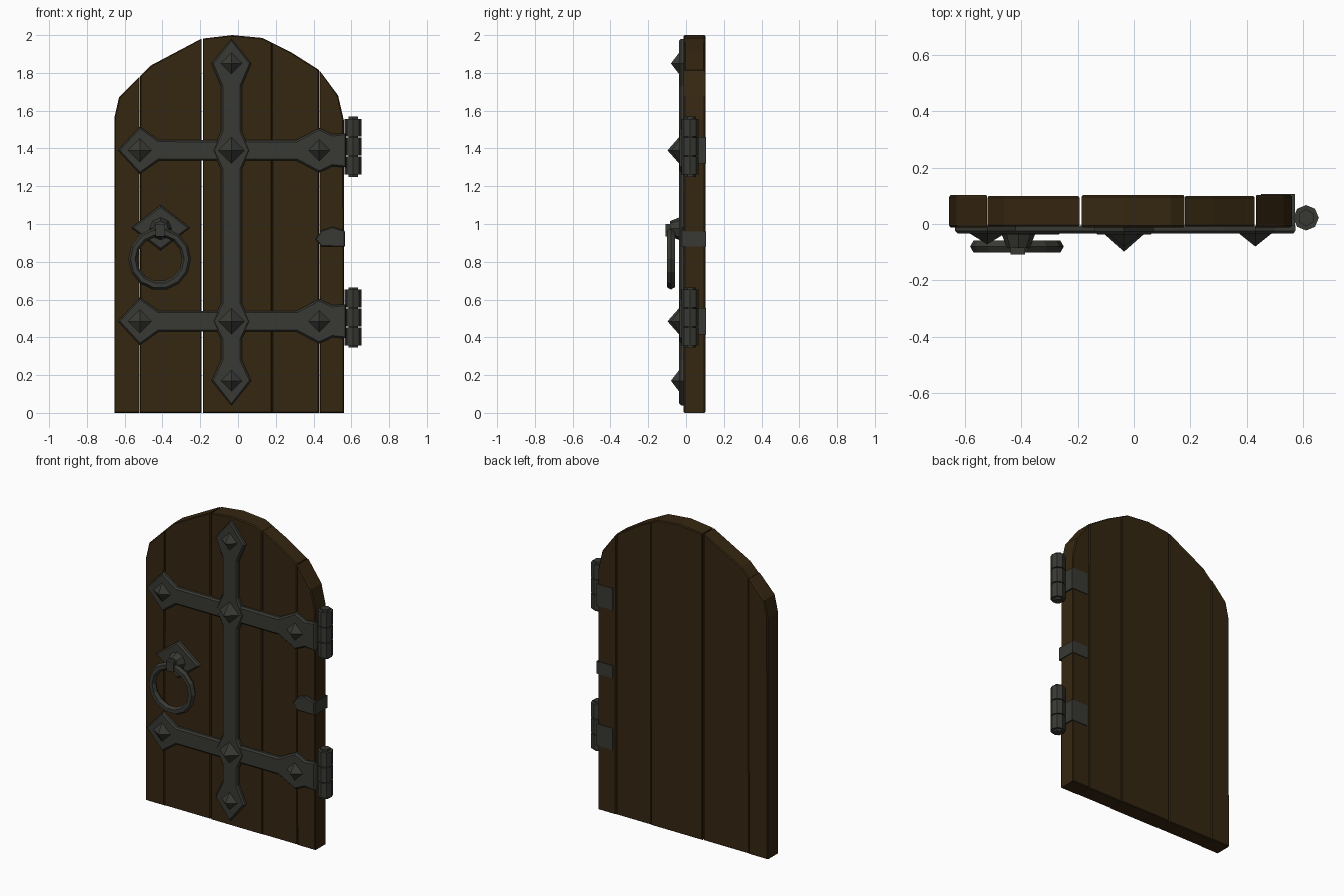
import bpy, bmesh, math
from mathutils import Matrix

if "Cube" in bpy.data.objects:
    bpy.data.objects.remove(bpy.data.objects["Cube"])


def material(name, rgb):
    m = bpy.data.materials.new(name)
    m.diffuse_color = (*rgb, 1)
    m.use_nodes = True
    m.node_tree.nodes["Principled BSDF"].inputs["Base Color"].default_value = m.diffuse_color
    return m


WOOD = material("dark oak", (0.036, 0.0195, 0.0055))
IRON = material("dark iron", (0.040, 0.040, 0.034))


def finish(name, bm, mat):
    bmesh.ops.recalc_face_normals(bm, faces=bm.faces[:])
    me = bpy.data.meshes.new(name)
    bm.to_mesh(me)
    bm.free()
    me.materials.append(mat)
    ob = bpy.data.objects.new(name, me)
    bpy.context.collection.objects.link(ob)
    return ob


def slab(name, outline, y_front, y_back, mat, chamfer=0.0, both=False):
    """Prism from an x-z outline, with chamfered front (and back) rims."""
    bm = bmesh.new()
    face = bm.faces.new([bm.verts.new((x, y_front + chamfer, z)) for x, z in outline])
    out = bmesh.ops.extrude_face_region(bm, geom=[face], use_keep_orig=True)
    moved = [v for v in out["geom"] if isinstance(v, bmesh.types.BMVert)]
    y_end = y_back - (chamfer if both else 0)
    for v in moved:
        v.co.y = y_end
    bmesh.ops.recalc_face_normals(bm, faces=bm.faces[:])
    if chamfer:
        caps = [f for f in bm.faces if abs(f.normal.y) > 0.9]
        for f in caps:
            if f.normal.y < 0 or both:
                bmesh.ops.inset_region(bm, faces=[f], thickness=chamfer, depth=chamfer)
    return finish(name, bm, mat)


def box(name, x0, x1, y0, y1, z0, z1, mat):
    return slab(name, [(x0, z0), (x1, z0), (x1, z1), (x0, z1)], y0, y1, mat)


def pyramid(name, x, z, half, y_base, y_tip):
    """Four-sided stud pointing to the front."""
    bm = bmesh.new()
    ring = [bm.verts.new((x + a * half, y_base, z + b * half))
            for a, b in ((1, 0), (0, 1), (-1, 0), (0, -1))]
    tip = bm.verts.new((x, y_tip, z))
    bm.faces.new(ring)
    for i in range(4):
        bm.faces.new((ring[i], ring[(i + 1) % 4], tip))
    return finish(name, bm, IRON)


def diamond(x, z, w, h):
    return [(x + w, z), (x, z + h), (x - w, z), (x, z - h)]


def cylinder(name, r, depth, sides, matrix, r2=None):
    bm = bmesh.new()
    bmesh.ops.create_cone(bm, cap_ends=True, segments=sides, radius1=r,
                          radius2=r if r2 is None else r2, depth=depth, matrix=matrix)
    return finish(name, bm, IRON)


# Planks, their tops cut to the faceted arch
ARCH = [(-0.655, 1.56), (-0.63, 1.67), (-0.46, 1.84), (-0.20, 1.98), (-0.03, 2.0),
        (0.13, 1.985), (0.28, 1.91), (0.43, 1.815), (0.53, 1.68), (0.56, 1.55)]


def arch_z(x):
    for (xa, za), (xb, zb) in zip(ARCH, ARCH[1:]):
        if xa <= x <= xb:
            return za + (zb - za) * (x - xa) / (xb - xa)


seams = [(-0.655, 0), (-0.52, 0.0005), (-0.19, 0.004), (0.18, 0.0005), (0.43, 0.002), (0.56, 0)]
for i, ((xa, ga), (xb, gb)) in enumerate(zip(seams, seams[1:])):
    xa, xb = xa + ga, xb - gb
    top = [(xa, arch_z(xa))] + [p for p in ARCH if xa + .01 < p[0] < xb - .01] + [(xb, arch_z(xb))]
    slab(f"plank_{i + 1}", [(xb, 0.0), (xa, 0.0)] + top,
         -0.012 + 0.003 * (i % 2), 0.102 - 0.003 * (i % 2), WOOD, 0.006, True)


# Iron straps with diamond ends, from half-width profiles along their length
def strap(name, profile, centre, vertical, y_front):
    pts = [(s, w) for s, w in profile] + [(s, -w) for s, w in reversed(profile) if w]
    if vertical:
        outline = [(centre + w, s) for s, w in pts]
    else:
        outline = [(s, centre + w) for s, w in pts]
    slab(name, outline, y_front, -0.005, IRON, 0.01)


CX, LEVELS = -0.035, (1.39, 0.485)
strap("upright_strap",
      [(0.04, 0), (0.17, 0.105), (0.28, 0.055), (0.39, 0.055), (0.485, 0.10), (0.58, 0.055),
       (1.29, 0.055), (1.39, 0.10), (1.49, 0.055), (1.73, 0.055), (1.85, 0.105), (1.98, 0)],
      CX, True, -0.037)
for label, z in zip(("upper", "lower"), LEVELS):
    strap(f"{label}_cross_strap",
          [(-0.635, 0), (-0.52, 0.125), (-0.42, 0.055), (0.31, 0.055),
           (0.43, 0.118), (0.50, 0.085), (0.572, 0.09)], z, False, -0.034)
    # studs along the strap
    for n, (x, y_tip, half) in enumerate(((-0.52, -0.072, 0.065), (CX, -0.098, 0.075),
                                          (0.43, -0.08, 0.06))):
        pyramid(f"{label}_stud_{n + 1}", x, z, half, -0.032, y_tip)
    # strap wrapped round the hinge edge to the back
    box(f"{label}_edge_wrap", 0.555, 0.57, -0.01, 0.107, z - 0.07, z + 0.07, IRON)
    box(f"{label}_back_wrap", 0.45, 0.57, 0.10, 0.107, z - 0.07, z + 0.07, IRON)
    # hinge barrel of three knuckles on a pin
    zc = z + 0.02
    for k in (-1, 0, 1):
        cylinder(f"{label}_hinge_knuckle_{k + 2}", 0.045, 0.094, 8,
                 Matrix.Translation((0.61, 0.022, zc + k * 0.1)))
    cylinder(f"{label}_hinge_pin", 0.03, 0.32, 6, Matrix.Translation((0.61, 0.022, zc)))
for label, z in (("top", 1.85), ("bottom", 0.17)):
    pyramid(f"{label}_stud", CX, z, 0.06, -0.034, -0.08)

# Small clamp on the hinge edge, midway up
slab("middle_clamp_front", [(0.565, 0.88), (0.565, 0.965), (0.50, 0.985), (0.44, 0.965),
                            (0.41, 0.92), (0.44, 0.88)], -0.028, -0.005, IRON, 0.006)
box("middle_clamp_edge", 0.555, 0.566, -0.015, 0.107, 0.88, 0.96, IRON)
box("middle_clamp_back", 0.45, 0.566, 0.10, 0.107, 0.88, 0.96, IRON)

# Ring handle: diamond plate, boss and faceted ring
slab("handle_plate", diamond(-0.41, 0.98, 0.155, 0.12), -0.038, -0.005, IRON, 0.012)
front = Matrix.Rotation(math.radians(90), 4, 'X')
cylinder("handle_boss", 0.06, 0.05, 8,
         Matrix.Translation((-0.41, -0.06, 0.975)) @ front, 0.04)
bpy.ops.mesh.primitive_torus_add(major_segments=14, minor_segments=6, major_radius=0.142,
                                 minor_radius=0.024, location=(-0.415, -0.08, 0.815),
                                 rotation=(math.radians(90), 0, 0))
ring = bpy.context.object
ring.name = "handle_ring"
ring.data.materials.append(IRON)
# loop that holds the ring
box("handle_loop", -0.437, -0.387, -0.109, -0.05, 0.935, 1.0, IRON)
